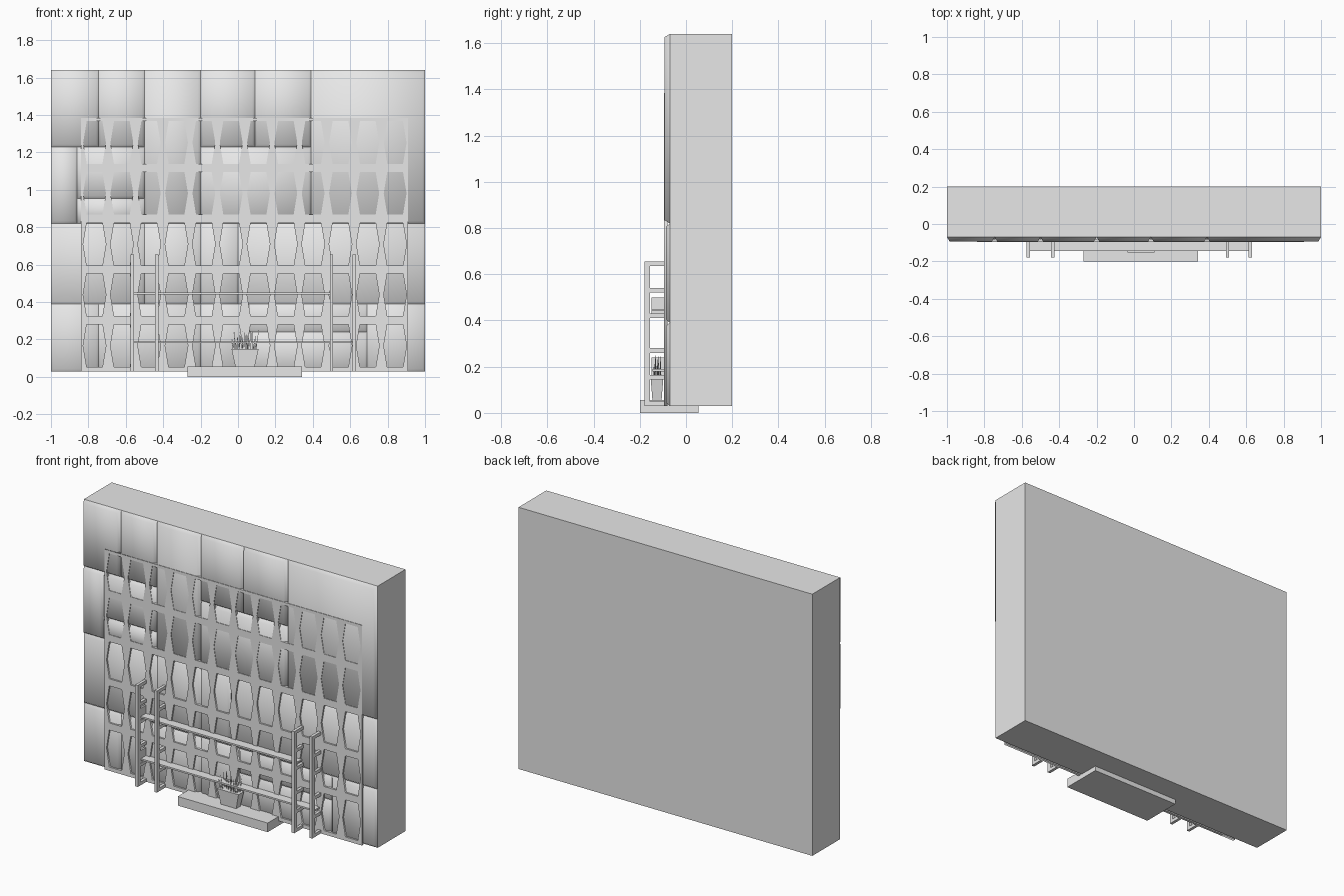
import bpy, bmesh, math, random
from mathutils import Vector

random.seed(4)
if "Cube" in bpy.data.objects:
    bpy.data.objects.remove(bpy.data.objects["Cube"], do_unlink=True)

grey = bpy.data.materials.new("plain grey")
grey.use_nodes = True
colour = (0.8, 0.8, 0.8, 1)
grey.diffuse_color = colour
grey.node_tree.nodes["Principled BSDF"].inputs["Base Color"].default_value = colour


def finish(name, bm, smooth=False):
    bmesh.ops.recalc_face_normals(bm, faces=bm.faces)
    mesh = bpy.data.meshes.new(name)
    bm.to_mesh(mesh)
    bm.free()
    mesh.materials.append(grey)
    for face in mesh.polygons:
        face.use_smooth = smooth
    obj = bpy.data.objects.new(name, mesh)
    bpy.context.collection.objects.link(obj)
    return obj


def add_box(bm, x0, x1, y0, y1, z0, z1):
    verts = bmesh.ops.create_cube(bm, size=1)["verts"]
    for v in verts:
        v.co = Vector(((x0 + x1) / 2 + v.co.x * (x1 - x0),
                       (y0 + y1) / 2 + v.co.y * (y1 - y0),
                       (z0 + z1) / 2 + v.co.z * (z1 - z0)))
    return verts


def box(name, *bounds):
    bm = bmesh.new()
    add_box(bm, *bounds)
    return finish(name, bm)


# Wall slab
BOTTOM, ROW1, ROW2, ROW3, TOP = 0.03, 0.39, 0.82, 1.23, 1.64
WALL_Y = -0.07
box("wall", -1, 1, WALL_Y, 0.2, BOTTOM, TOP)

# Cushioned wall panels: (left, right, bottom, top)
panels = [
    (-1, -0.745, ROW3, TOP), (-0.745, -0.5, ROW3, TOP), (-0.5, -0.2, ROW2, TOP),
    (-0.2, 0.09, ROW3, TOP), (0.09, 0.39, ROW3, TOP), (0.39, 1, ROW2, TOP),
    (-1, -0.86, ROW2, ROW3), (-0.86, -0.5, ROW2, 0.955),
    (-0.86, -0.5, 0.955, ROW3), (-0.2, 0.39, ROW2, ROW3),
    (-1, -0.5, ROW1, ROW2), (-0.5, -0.2, ROW1, ROW2),
    (-0.2, 0, ROW1, ROW2), (0, 1, ROW1, ROW2),
    (-1, -0.745, BOTTOM, ROW1), (-0.745, -0.2, BOTTOM, ROW1),
    (-0.2, 0.06, BOTTOM, ROW1), (0.06, 0.69, BOTTOM, 0.24),
    (0.06, 0.69, 0.24, ROW1), (0.69, 1, BOTTOM, ROW1),
]
bm = bmesh.new()
inset = 0.014
for x0, x1, z0, z1 in panels:
    front = -0.093 if z0 >= ROW2 else -0.086
    outer = [bm.verts.new((x, WALL_Y, z)) for x, z in
             ((x0, z0), (x1, z0), (x1, z1), (x0, z1))]
    inner = [bm.verts.new((x, front, z)) for x, z in
             ((x0 + inset, z0 + inset), (x1 - inset, z0 + inset),
              (x1 - inset, z1 - inset), (x0 + inset, z1 - inset))]
    bm.faces.new(inner)
    for i in range(4):
        j = (i + 1) % 4
        bm.faces.new((outer[i], outer[j], inner[j], inner[i]))
finish("wall_panels", bm, smooth=True)

# Lattice screen: one filled outline with rows of six-sided holes
curve = bpy.data.curves.new("lattice_screen", "CURVE")
curve.dimensions = "2D"
curve.fill_mode = "BOTH"
curve.extrude = 0.008


def outline(points):
    spline = curve.splines.new("POLY")
    spline.points.add(len(points) - 1)
    for p, (x, z) in zip(spline.points, points):
        p.co = (x, z, 0, 1)
    spline.use_cyclic_u = True


outline([(-0.84, BOTTOM), (0.91, BOTTOM), (0.91, 1.385), (-0.84, 1.385)])
for column in range(12):
    for row in range(5):
        cx, cz = -0.767 + column * 0.1461, 0.167 + row * 0.2715
        outline([(cx + dx, cz + dz) for dx, dz in
                 ((-0.042, -0.114), (0.042, -0.114), (0.061, 0),
                  (0.042, 0.114), (-0.042, 0.114), (-0.061, 0))])
curve.materials.append(grey)
screen = bpy.data.objects.new("lattice_screen", curve)
bpy.context.collection.objects.link(screen)
screen.rotation_euler.x = math.pi / 2
screen.location.y = -0.088
for other in bpy.context.selected_objects:
    other.select_set(False)
screen.select_set(True)
bpy.context.view_layer.objects.active = screen
bpy.ops.object.convert(target="MESH")

# Ladder-like shelf uprights fixed to the screen
for number, x in enumerate((-0.565, -0.435, 0.5, 0.622)):
    bm = bmesh.new()
    add_box(bm, x - 0.009, x + 0.009, -0.18, -0.155, BOTTOM, 0.655)
    for z in (0.04, 0.155, 0.27, 0.42, 0.53, 0.645):
        add_box(bm, x - 0.009, x + 0.009, -0.16, -0.09, z - 0.01, z + 0.01)
    finish("shelf_upright_%d" % (number + 1), bm)

# Thin shelves with a small end plate
for name, z, right in (("upper_shelf", 0.445, 0.5), ("lower_shelf", 0.185, 0.622)):
    bm = bmesh.new()
    add_box(bm, -0.565, right, -0.145, -0.09, z - 0.005, z + 0.005)
    add_box(bm, -0.571, -0.56, -0.15, -0.09, z - 0.025, z + 0.055)
    finish(name, bm)

# Floor plinth
box("plinth", -0.27, 0.342, -0.2, 0.055, 0, 0.056)

# Tapered plant pot
bm = bmesh.new()
for v in add_box(bm, -0.035, 0.11, -0.153, -0.098, 0.056, 0.15):
    if v.co.z < 0.1:
        v.co.x = 0.0375 + (v.co.x - 0.0375) * 0.72
        v.co.y = -0.1255 + (v.co.y + 0.1255) * 0.72
finish("plant_pot", bm)

# Grass blades
bm = bmesh.new()
for i in range(26):
    x = -0.025 + 0.12 * i / 25
    y = random.uniform(-0.145, -0.107)
    height = random.uniform(0.06, 0.13)
    lean = (x - 0.0375) * 0.2 + random.uniform(-0.008, 0.008)
    base = [bm.verts.new((x + dx, y + dy, 0.145)) for dx, dy in
            ((-0.003, 0), (0.003, 0), (0, 0.003))]
    tip = bm.verts.new((x + lean, y, 0.145 + height))
    bm.faces.new(base)
    for k in range(3):
        bm.faces.new((base[k], base[(k + 1) % 3], tip))
finish("grass", bm)
